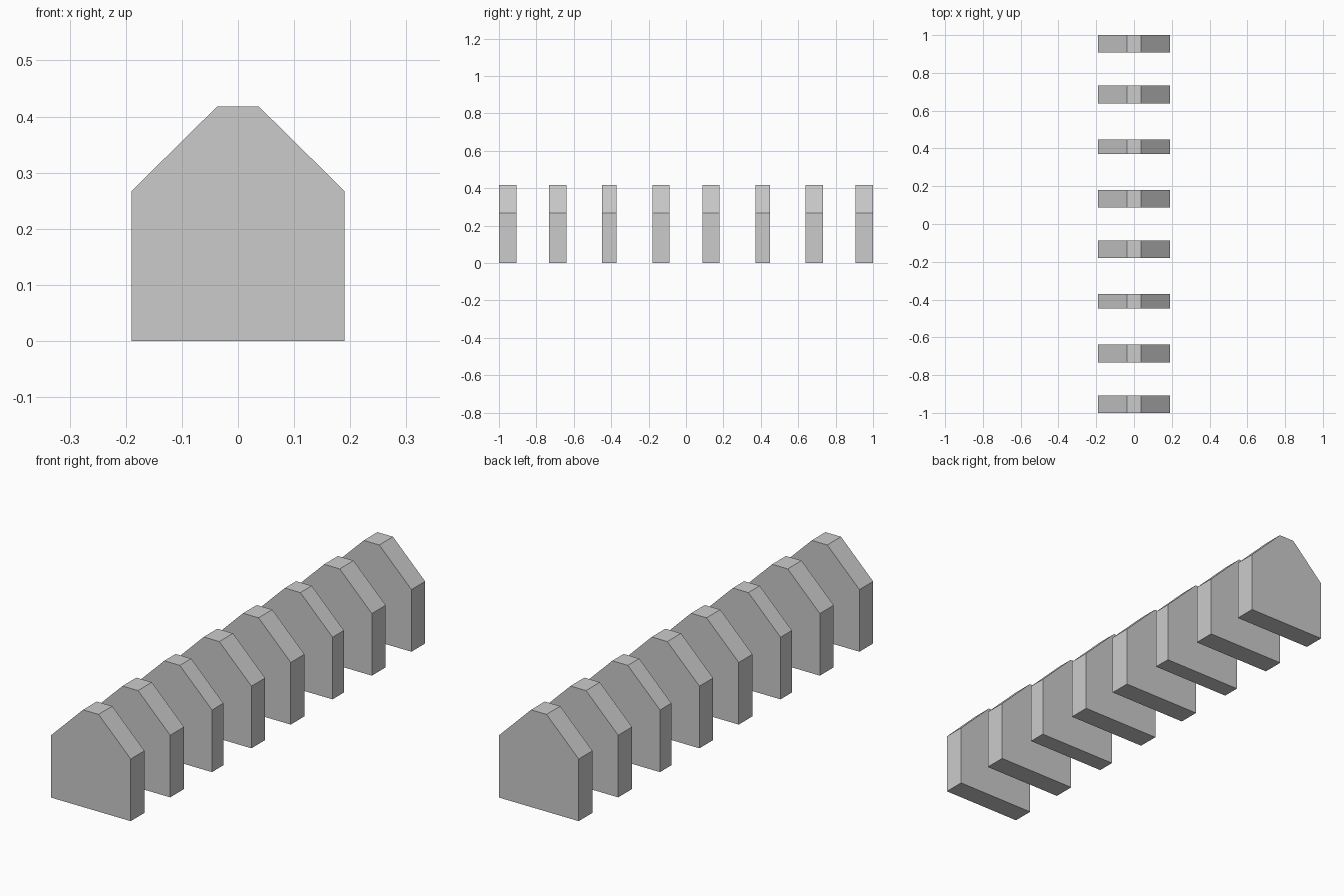
import bpy
import bmesh

if "Cube" in bpy.data.objects:
    bpy.data.objects.remove(bpy.data.objects["Cube"])

# Half of the gabled cross-section (x, z), mirrored to the other side
HALF = [(0.19, 0.0), (0.19, 0.267), (0.037, 0.418)]
PROFILE = HALF + [(-x, z) for x, z in reversed(HALF)]

# Near and far y of the slabs behind the centre; the front ones mirror these
SPANS = [(0.087, 0.18), (0.371, 0.448), (0.638, 0.732), (0.907, 1.0)]


def make_slab(name, y0, y1):
    """Extrude the gabled profile from y0 to y1."""
    bm = bmesh.new()
    face = bm.faces.new([bm.verts.new((x, y0, z)) for x, z in PROFILE])
    result = bmesh.ops.extrude_face_region(bm, geom=[face], use_keep_orig=True)
    verts = [v for v in result["geom"] if isinstance(v, bmesh.types.BMVert)]
    bmesh.ops.translate(bm, verts=verts, vec=(0, y1 - y0, 0))
    bmesh.ops.recalc_face_normals(bm, faces=bm.faces)
    mesh = bpy.data.meshes.new(name)
    bm.to_mesh(mesh)
    bm.free()
    bpy.context.collection.objects.link(bpy.data.objects.new(name, mesh))


# Row of eight separate slabs
for i, (a, b) in enumerate(SPANS, 1):
    make_slab(f"back_slab_{i}", a, b)
    make_slab(f"front_slab_{i}", -b, -a)
